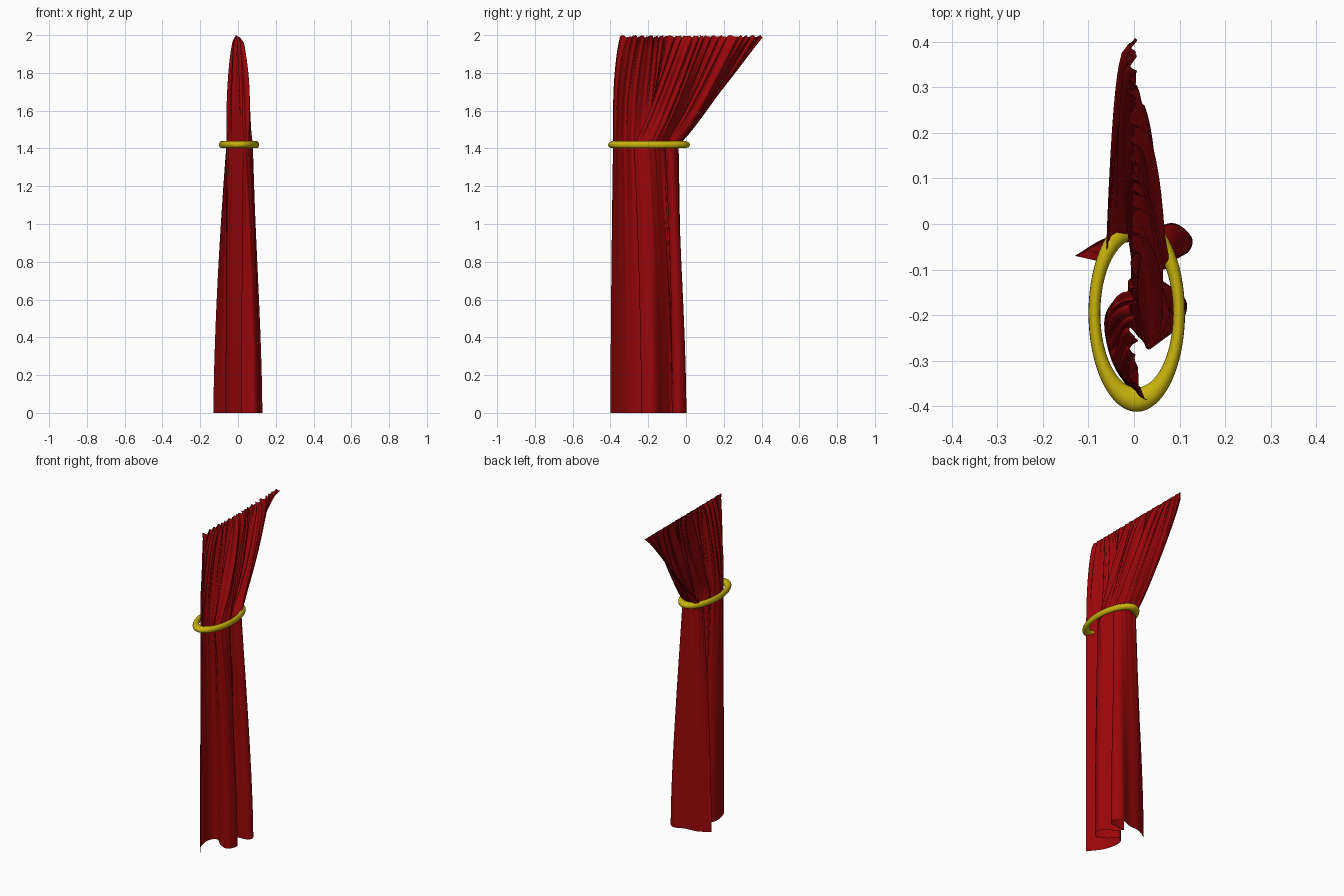
import bpy, math, random
from mathutils import Vector

if "Cube" in bpy.data.objects:
    bpy.data.objects.remove(bpy.data.objects["Cube"])
random.seed(4)


def material(name, color):
    m = bpy.data.materials.new(name)
    m.diffuse_color = (*color, 1)
    m.use_nodes = True
    m.node_tree.nodes["Principled BSDF"].inputs["Base Color"].default_value = m.diffuse_color
    return m


def section(points, n):
    """Smooth spline through the points, resampled to n evenly spaced ones."""
    p = [Vector(q) for q in points]
    p = [2 * p[0] - p[1]] + p + [2 * p[-1] - p[-2]]
    dense = []
    for i in range(1, len(p) - 2):
        a, b, c, d = p[i - 1:i + 3]
        for k in range(40):
            t = k / 40
            dense.append(0.5 * (2 * b + (c - a) * t + (2 * a - 5 * b + 4 * c - d) * t * t
                                + (3 * b - a - 3 * c + d) * t ** 3))
    dense.append(p[-2])
    run = [0.0]
    for a, b in zip(dense, dense[1:]):
        run.append(run[-1] + (b - a).length)
    out, j = [], 0
    for i in range(n):
        s = run[-1] * i / (n - 1)
        while j < len(run) - 2 and run[j + 1] < s:
            j += 1
        f = (s - run[j]) / max(run[j + 1] - run[j], 1e-9)
        out.append(dense[j].lerp(dense[j + 1], min(f, 1)))
    return out


# Curtain: one cloth sheet lofted from hem through tie to pleated top
N, ROWS, TIE = 280, 64, 1.42
hem = section([(0.02, -0.40), (-0.045, -0.31), (-0.065, -0.21), (-0.03, -0.165),
               (0.03, -0.215), (0.09, -0.235), (0.115, -0.17), (0.05, -0.115),
               (0.01, -0.075), (0.06, -0.075), (0.115, -0.065), (0.127, -0.03),
               (0.085, 0.002), (0.02, -0.02), (-0.06, -0.03), (-0.13, -0.07)], N)
tie = section([(0.028, -0.385), (-0.01, -0.355), (-0.058, -0.27), (-0.045, -0.205),
               (0.0, -0.235), (0.035, -0.275), (0.076, -0.20), (0.04, -0.145),
               (0.0, -0.105), (0.04, -0.11), (0.08, -0.09), (0.066, -0.062),
               (0.035, -0.043), (-0.01, -0.04), (-0.05, -0.045), (-0.062, -0.085)], N)

ph = [random.uniform(0, 6.28) for _ in range(5)]


def pleat(u):
    """Irregular small pleats across the cloth width."""
    w = u + 0.014 * math.sin(19 * u + ph[0]) + 0.008 * math.sin(43 * u + ph[3])
    return (0.6 * math.sin(2 * math.pi * 19 * w + ph[1])
            + 0.4 * math.sin(2 * math.pi * 37 * w + ph[2]))


verts = []
for r in range(ROWS + 1):
    z = 2 * r / ROWS
    for i in range(N):
        u = i / (N - 1)
        h, fold = 0, 0
        if z < TIE:
            t = z / TIE
            p = hem[i].lerp(tie[i], t ** 1.6)
            amp = 0.003 * t ** 2
        else:
            h = (z - TIE) / (2 - TIE)
            g = h ** (0.85 + 2.2 * max(0, 1 - 4 * u))
            top_y = -0.345 + 0.755 * u
            p = Vector((tie[i].x * (1 - h) ** 0.42, tie[i].y * (1 - g) + top_y * g))
            amp = 0.003 + 0.009 * h
            fold = (0.016 * math.sin(math.pi * h) * math.sin(math.pi * u)
                    * math.sin(2 * math.pi * 7.3 * u + ph[4]))
        q = pleat(u)
        p = p + Vector((amp * q + fold, 0.5 * amp * pleat(u + 0.011)))
        verts.append((p.x, p.y, z - 0.014 * h ** 8 * (0.5 + 0.5 * q)))
faces = [(r * N + i, r * N + i + 1, (r + 1) * N + i + 1, (r + 1) * N + i)
         for r in range(ROWS) for i in range(N - 1)]
mesh = bpy.data.meshes.new("curtain")
mesh.from_pydata(verts, [], faces)
mesh.polygons.foreach_set("use_smooth", [True] * len(faces))
curtain = bpy.data.objects.new("curtain", mesh)
bpy.context.collection.objects.link(curtain)
mesh.materials.append(material("red_cloth", (0.32, 0.002, 0.003)))

# Tieback: a torus squeezed into an oval around the gathered cloth
bpy.ops.mesh.primitive_torus_add(major_segments=64, minor_segments=16,
                                 major_radius=1, minor_radius=0.14,
                                 location=(0.006, -0.196, TIE))
ring = bpy.context.object
ring.name = "tieback_ring"
ring.scale = (0.093, 0.19, 0.135)
bpy.ops.object.transform_apply(location=False, rotation=False, scale=True)
bpy.ops.object.shade_smooth()
ring.data.materials.append(material("gold", (0.58, 0.45, 0.004)))
